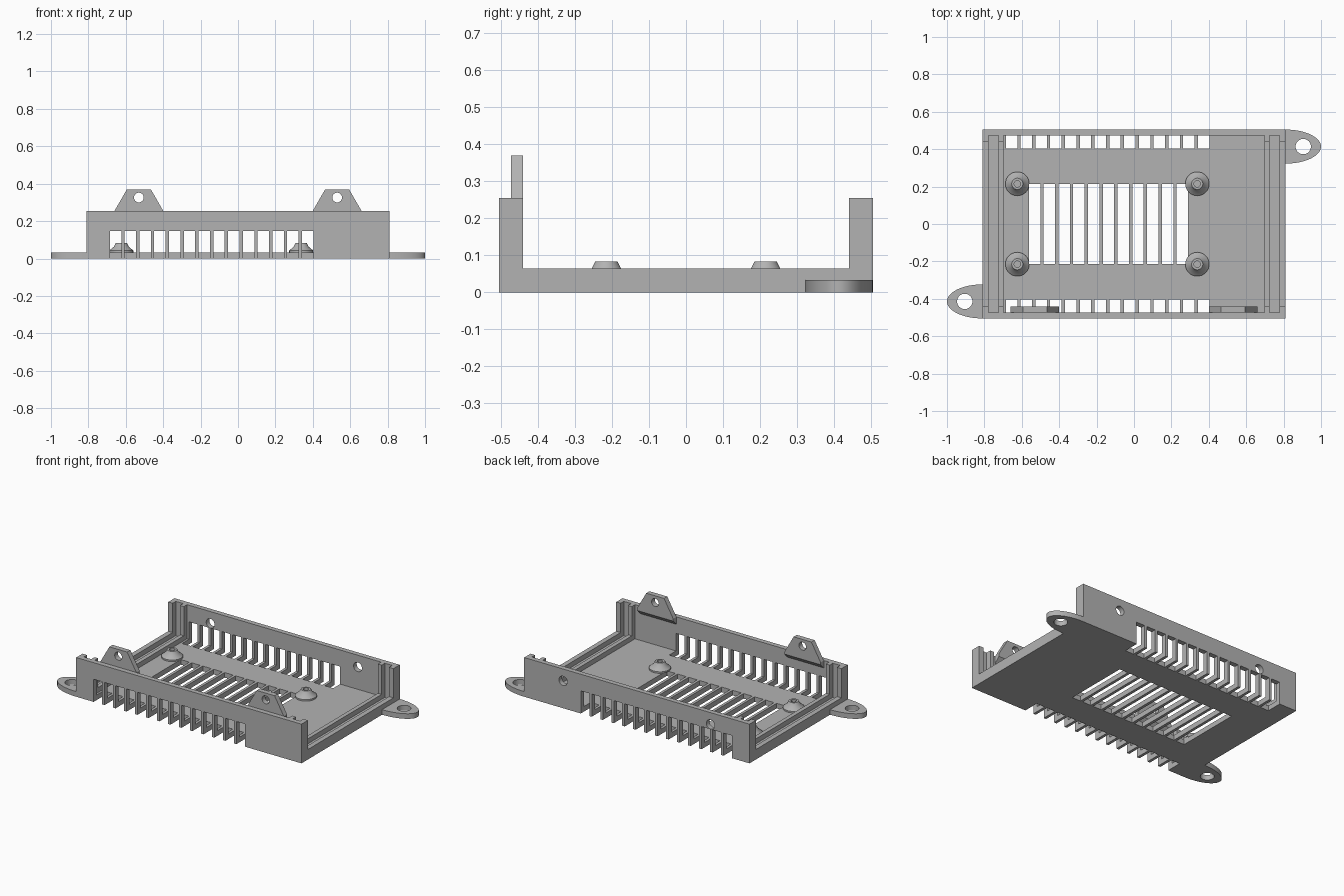
import bpy, bmesh, math
from mathutils import Matrix, Vector

cube = bpy.data.objects.get("Cube")
if cube:
    bpy.data.objects.remove(cube, do_unlink=True)

# Overall sizes
L, W, H = 0.81, 0.505, 0.255     # half length, half width, wall height
FLOOR, RAIL = 0.033, 0.065       # floor and end rail heights
INNER, LIP = 0.473, 0.44         # inner wall face, inner lip face
PITCH, GAP = 0.079, 0.061        # vent spacing and width
SCREW_X = 0.53

grey = bpy.data.materials.new("plain grey")
grey.use_nodes = True
grey.diffuse_color = (0.45, 0.45, 0.45, 1)
grey.node_tree.nodes["Principled BSDF"].inputs["Base Color"].default_value = (0.45, 0.45, 0.45, 1)


def finish(name, bm):
    bmesh.ops.recalc_face_normals(bm, faces=bm.faces)
    mesh = bpy.data.meshes.new(name)
    bm.to_mesh(mesh)
    bm.free()
    mesh.materials.append(grey)
    ob = bpy.data.objects.new(name, mesh)
    bpy.context.collection.objects.link(ob)
    return ob


def activate(ob):
    bpy.ops.object.select_all(action="DESELECT")
    ob.select_set(True)
    bpy.context.view_layer.objects.active = ob


def smooth(ob):
    activate(ob)
    bpy.ops.object.shade_smooth_by_angle(angle=math.radians(30))


def prism(bm, points, depth):
    """Extrude a closed outline of 3D points along a vector."""
    face = bm.faces.new([bm.verts.new(p) for p in points])
    new = bmesh.ops.extrude_face_region(bm, geom=[face])["geom"]
    bmesh.ops.translate(bm, vec=Vector(depth), verts=[v for v in new if isinstance(v, bmesh.types.BMVert)])


def box(bm, x0, x1, y0, y1, z0, z1):
    prism(bm, [(x0, y0, z0), (x1, y0, z0), (x1, y1, z0), (x0, y1, z0)], (0, 0, z1 - z0))


def cylinder(bm, centre, radius, depth, along_y=False):
    m = Matrix.Translation(centre)
    if along_y:
        m = m @ Matrix.Rotation(math.pi / 2, 4, "X")
    bmesh.ops.create_cone(bm, cap_ends=True, segments=32, radius1=radius, radius2=radius, depth=depth, matrix=m)


def channel(name, x0, x1, outer, bottom, inner, floor):
    """U-shaped section running along x."""
    bm = bmesh.new()
    right = [(outer, bottom), (outer, H), (inner, H), (inner, floor)]
    left = [(-y, z) for y, z in reversed(right)]
    prism(bm, [(x0, y, z) for y, z in right + left], (x1 - x0, 0, 0))
    return finish(name, bm)


def cut(ob, bm):
    cutter = finish("cutter", bm)
    cutter.hide_render = True
    mod = ob.modifiers.new("cut", "BOOLEAN")
    mod.operation, mod.solver, mod.object = "DIFFERENCE", "EXACT", cutter
    activate(ob)
    bpy.ops.object.modifier_apply(modifier=mod.name)
    bpy.data.objects.remove(cutter, do_unlink=True)
    smooth(ob)


# Tray: floor and long walls, with vents and screw holes
tray = channel("tray", -L, L, W, 0, INNER, FLOOR)
bm = bmesh.new()
for i in range(14):
    x = -0.685 + i * PITCH
    for y0, y1 in ((-0.6, -0.403), (0.403, 0.6)):
        box(bm, x, x + GAP, y0, y1, -0.1, 0.147)
for i in range(11):
    x = -0.562 + i * PITCH
    box(bm, x, x + GAP, -0.215, 0.215, -0.1, 0.1)
for s in (-1, 1):
    cylinder(bm, (s * SCREW_X, W, 0.178), 0.03, 0.2, along_y=True)
cut(tray, bm)

# End lips either side of the panel grooves
for side, s in (("left", 1), ("right", -1)):
    for part, a, b in (("outer", 0.778, L), ("inner", 0.698, 0.725)):
        x0, x1 = sorted((s * a, s * b))
        channel(f"{side}_{part}_lip", x0, x1, INNER, FLOOR, LIP, RAIL)

# Mounting ears at opposite corners
for side, s in (("left", 1), ("right", -1)):
    bm = bmesh.new()
    arc = [math.pi * (i / 32 - 0.5) for i in range(33)]
    prism(bm, [(s * (L + 0.19 * math.cos(a)), s * (0.414 + 0.091 * math.sin(a)), 0) for a in arc], (0, 0, FLOOR))
    ear = finish(f"{side}_ear", bm)
    hole = bmesh.new()
    cylinder(hole, (s * 0.905, s * 0.414, 0), 0.041, 0.2)
    cut(ear, hole)

# Screw tabs standing inside the front wall, wedged underneath
for side, s in (("left", 1), ("right", -1)):
    cx = s * SCREW_X
    bm = bmesh.new()
    outline = [(-0.13, H), (0.13, H), (0.064, 0.37), (-0.064, 0.37)]
    prism(bm, [(cx + x, -INNER, z) for x, z in outline], (0, INNER - LIP, 0))
    tab = finish(f"{side}_tab", bm)
    hole = bmesh.new()
    cylinder(hole, (cx, -INNER, 0.326), 0.026, 0.2, along_y=True)
    cut(tab, hole)
    bm = bmesh.new()
    wedge = [(-INNER, H), (-LIP, H), (-LIP, 0.24), (-INNER, 0.207)]
    prism(bm, [(cx - 0.13, y, z) for y, z in wedge], (0.26, 0, 0))
    finish(f"{side}_tab_wedge", bm)

# Domed board standoffs with blind screw holes
profile = [(0, 0.033), (0.064, 0.033), (0.064, 0.043), (0.04, 0.063),
           (0.03, 0.083), (0.017, 0.083), (0.017, 0.036), (0, 0.036)]
for end, x in (("left", 0.338), ("right", -0.624)):
    for row, y in (("front", -0.215), ("back", 0.215)):
        bm = bmesh.new()
        verts = [bm.verts.new((r, 0, z)) for r, z in profile]
        edges = [bm.edges.new(p) for p in zip(verts, verts[1:])]
        bmesh.ops.spin(bm, geom=verts + edges, cent=(0, 0, 0), axis=(0, 0, 1), angle=math.tau, steps=32)
        bmesh.ops.remove_doubles(bm, verts=bm.verts, dist=0.0005)
        standoff = finish(f"{row}_{end}_standoff", bm)
        standoff.location = (x, y, 0)
        smooth(standoff)
